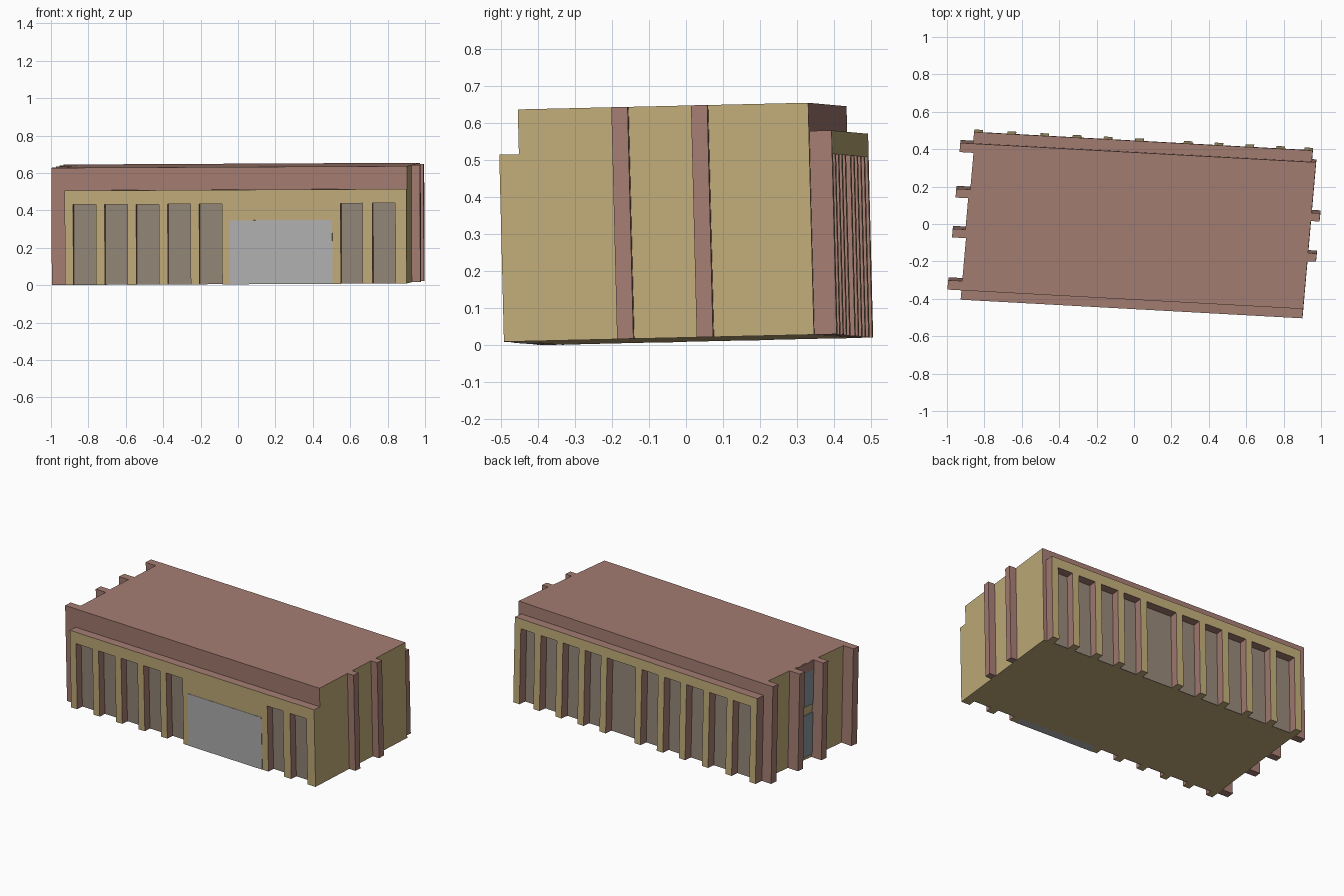
import bpy
from mathutils import Vector

if "Cube" in bpy.data.objects:
    bpy.data.objects.remove(bpy.data.objects["Cube"])

# The whole building sits slightly turned and tilted: local axes u (width), v (depth), w (height)
ORIGIN = Vector((-0.925, -0.392, 0.0))
EU = Vector((1.0, -0.0545, 0.005))
EV = Vector((0.088, 1.0, 0.023))
EW = Vector((-0.004, -0.025, 1.0))


def place(u, v, w):
    return ORIGIN + EU * u + EV * v + EW * w


def material(name, srgb):
    m = bpy.data.materials.new(name)
    m.diffuse_color = [(c / 255 / 12.92 if c < 11 else ((c / 255 + 0.055) / 1.055) ** 2.4)
                       for c in srgb] + [1.0]
    m.use_nodes = True
    m.node_tree.nodes["Principled BSDF"].inputs["Base Color"].default_value = m.diffuse_color
    return m


BROWN = material("brown brick", (164, 125, 114))
SAND = material("sand stone", (194, 173, 122))
TAUPE = material("taupe glass", (148, 134, 120))
GREY = material("light grey door", (178, 178, 178))
BLUE = material("blue grey glass", (138, 150, 156))


def prism(name, outline, v0, v1, mats, rule=None):
    """Extrude a (u, w) outline from v0 to v1; rule(kind, u, w) gives the material slot,
    where kind is 'front', 'back' or 'top'/'bottom'/'left'/'right' of each edge face."""
    n = len(outline)
    verts = [place(u, v, w) for v in (v0, v1) for u, w in outline]
    faces = [list(range(n)), list(range(2 * n - 1, n - 1, -1))]
    info = [("front", 0, 0), ("back", 0, 0)]
    for i in range(n):
        j = (i + 1) % n
        faces.append([j, i, i + n, j + n])
        (ua, wa), (ub, wb) = outline[i], outline[j]
        if abs(ua - ub) > abs(wa - wb):
            kind = "bottom" if ub > ua else "top"
        else:
            kind = "right" if wb > wa else "left"
        info.append((kind, (ua + ub) / 2, (wa + wb) / 2))
    me = bpy.data.meshes.new(name)
    me.from_pydata(verts, [], faces)
    for m in mats:
        me.materials.append(m)
    if rule:
        for p, (kind, u, w) in zip(me.polygons, info):
            p.material_index = rule(kind, u, w)
    me.update()
    ob = bpy.data.objects.new(name, me)
    bpy.context.collection.objects.link(ob)
    return ob


def box(name, u0, u1, v0, v1, w0, w1, mats, rule=None):
    return prism(name, [(u0, w0), (u1, w0), (u1, w1), (u0, w1)], v0, v1, mats, rule)


def screen(name, u0, u1, v0, v1, height, openings, rule):
    """Colonnade wall: a comb outline with openings (left, right, head height)."""
    pts = [(u0, 0)]
    for a, b, h in openings:
        pts += [(a, 0), (a, h), (b, h), (b, 0)]
    pts += [(u1, 0), (u1, height), (u0, height)]
    return prism(name, pts, v0, v1, [SAND, BROWN], rule)


W, V0, V1, V2, H = 1.827, 0.053, 0.837, 0.897, 0.626

# Main block: sand side walls and floor, brown roof, front and back
box("main_block", 0, W, V0, V1, 0, H, [SAND, BROWN],
    lambda k, u, w: int(k in ("front", "back", "top")))

# Front colonnade with windows and a wide entrance
front = [(0.045 + 0.1685 * i, 0.167 + 0.1685 * i, 0.43) for i in range(5)]
front += [(0.88, 1.43, 0.342), (1.475, 1.592, 0.43), (1.645, 1.767, 0.43)]
screen("front_colonnade", 0, W, 0, V0, 0.505, front,
       lambda k, u, w: int(k == "top" or (k in ("left", "right") and 0.001 < u < W - 0.001)
                           or (k == "bottom" and w > 0.1)) )
for i, (a, b, h) in enumerate(front):
    if b - a > 0.3:
        box("entrance_door", a, b, -0.002, V0, 0, h, [GREY])
    else:
        box(f"front_window_{i}", a, b, V0 - 0.006, V0 + 0.002, 0, h, [TAUPE])

# Back colonnade: ten windows, the middle one wider
piers = [0.016, 0.194, 0.37, 0.542, 0.708, 0.876, 1.136, 1.301, 1.466, 1.631, 1.781]
back = [(a + 0.023, b - 0.023, 0.487) for a, b in zip(piers, piers[1:])]
screen("back_colonnade", -0.007, 1.804, V1, V2, 0.55, back,
       lambda k, u, w: int(k in ("left", "right", "top") or (k == "bottom" and w > 0.1)))
for i, (a, b, h) in enumerate(back):
    box(f"back_window_{i}", a, b, V1 - 0.002, V1 + 0.006, 0, h, [TAUPE])

# Vertical fins on the left and right walls
for i, (a, b) in enumerate([(V0, 0.103), (0.332, 0.378), (0.545, 0.592), (0.788, V1)]):
    box(f"left_fin_{i}", -0.075, 0, a, b, 0, H, [BROWN])
for i, (a, b) in enumerate([(0.308, 0.352), (0.523, 0.567)]):
    box(f"right_fin_{i}", W, W + 0.046, a, b, 0, H, [BROWN])

# Glazed bay between the two middle left fins, with a brown lintel
box("left_bay_lower_glass", -0.006, 0.002, 0.378, 0.545, 0.02, 0.29, [BLUE])
box("left_bay_upper_glass", -0.006, 0.002, 0.378, 0.545, 0.345, 0.565, [BLUE])
box("left_bay_lintel", -0.007, 0.002, 0.378, 0.545, 0.565, H - 0.001, [BROWN])
